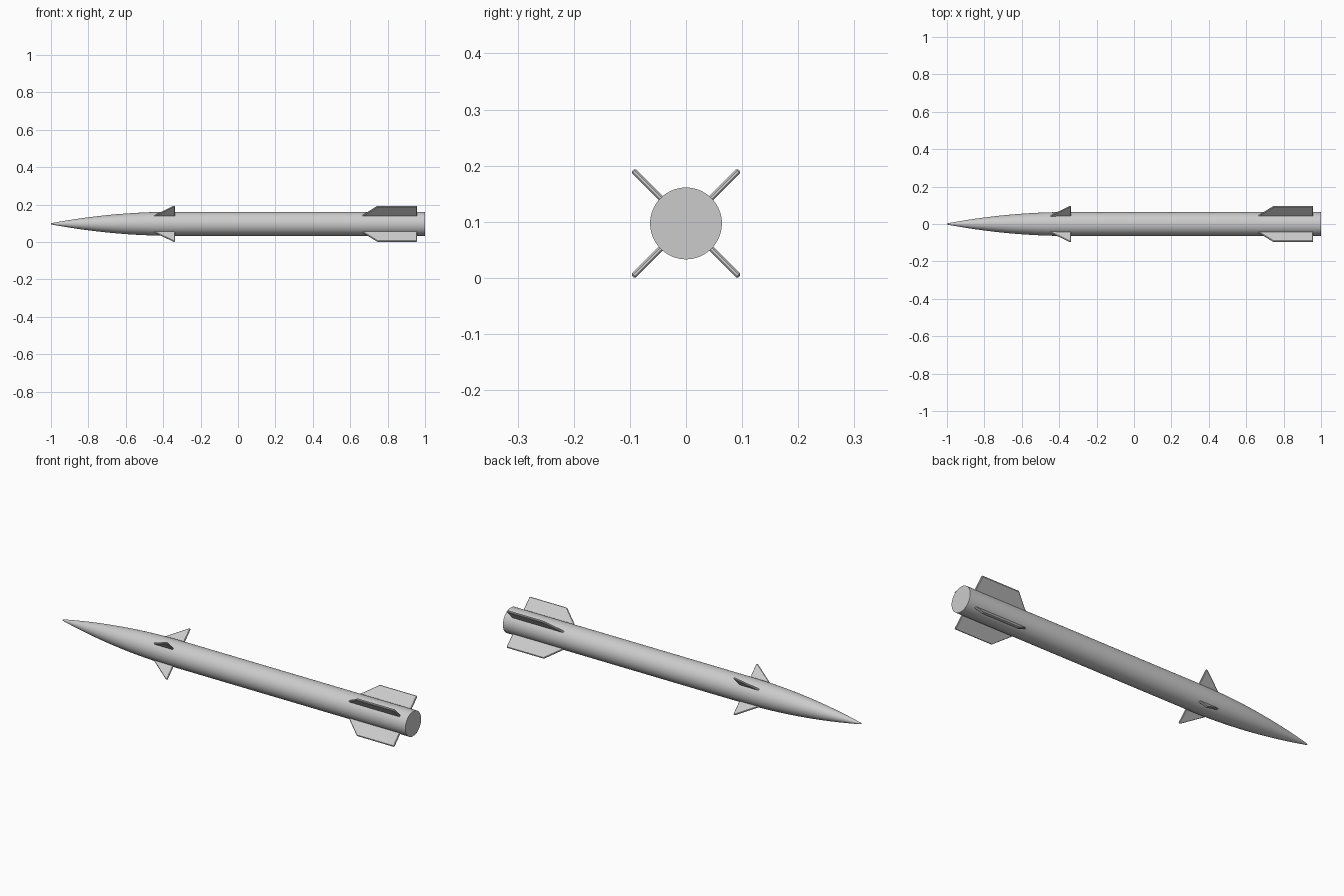
import bpy, bmesh, math
from mathutils import Matrix, Vector

cube = bpy.data.objects.get("Cube")
if cube:
    bpy.data.objects.remove(cube, do_unlink=True)

AXIS_Z = 0.097      # height of the body axis
RADIUS = 0.064
NOSE_END = -0.35
SEGMENTS = 64

grey = bpy.data.materials.new("light_grey")
grey.use_nodes = True
color = (0.6, 0.6, 0.6, 1)
grey.diffuse_color = color
grey.node_tree.nodes["Principled BSDF"].inputs["Base Color"].default_value = color


def add_object(name, bm):
    bmesh.ops.recalc_face_normals(bm, faces=bm.faces)
    mesh = bpy.data.meshes.new(name)
    bm.to_mesh(mesh)
    bm.free()
    mesh.materials.append(grey)
    obj = bpy.data.objects.new(name, mesh)
    bpy.context.collection.objects.link(obj)
    return obj


# Body: pointed nose curve running into a straight tube, closed at the tail
def build_body():
    length = NOSE_END + 1
    steps = 24
    profile = [(-1, 0), (-0.999, 0.003)]
    for i in range(1, steps + 1):
        u = (i / steps) ** 1.5
        profile.append((-1 + length * u, 0.003 + (RADIUS - 0.003) * (1 - (1 - u) ** 2)))
    profile += [(1, RADIUS), (1, 0)]
    bm = bmesh.new()
    verts = [bm.verts.new((x, 0, r)) for x, r in profile]
    edges = [bm.edges.new(pair) for pair in zip(verts, verts[1:])]
    bmesh.ops.spin(bm, geom=verts + edges, cent=(0, 0, 0), axis=(1, 0, 0),
                   angle=math.tau, steps=SEGMENTS, use_duplicate=False)
    bmesh.ops.remove_doubles(bm, verts=bm.verts, dist=0.00001)
    body = add_object("body", bm)
    body.location.z = AXIS_Z
    bpy.context.view_layer.objects.active = body
    body.select_set(True)
    bpy.ops.object.shade_smooth_by_angle(angle=math.radians(30))
    body.select_set(False)


# Fin: thin plate with chamfered edges, turned around the body axis
def build_fin(name, outline, thickness, angle):
    bm = bmesh.new()
    face = bm.faces.new([bm.verts.new((x, -thickness / 2, r)) for x, r in outline])
    extruded = bmesh.ops.extrude_face_region(bm, geom=[face])["geom"]
    moved = [v for v in extruded if isinstance(v, bmesh.types.BMVert)]
    bmesh.ops.translate(bm, verts=moved, vec=Vector((0, thickness, 0)))
    bmesh.ops.rotate(bm, verts=bm.verts, cent=(0, 0, 0),
                     matrix=Matrix.Rotation(angle, 3, "X"))
    fin = add_object(name, bm)
    fin.location.z = AXIS_Z
    bevel = fin.modifiers.new("edge_chamfer", "BEVEL")
    bevel.width = thickness * 0.3
    bevel.segments = 1


build_body()

front_outline = [(-0.46, 0.055), (-0.345, 0.134), (-0.337, 0.134), (-0.337, 0.055)]
tail_outline = [(0.655, 0.055), (0.745, 0.134), (0.957, 0.134), (0.957, 0.055)]
corners = ["upper_front", "upper_back", "lower_back", "lower_front"]
for i, corner in enumerate(corners):
    turn = math.radians(45 - 90 * i)
    build_fin("nose_fin_" + corner, front_outline, 0.009, turn)
    build_fin("tail_fin_" + corner, tail_outline, 0.010, turn)
